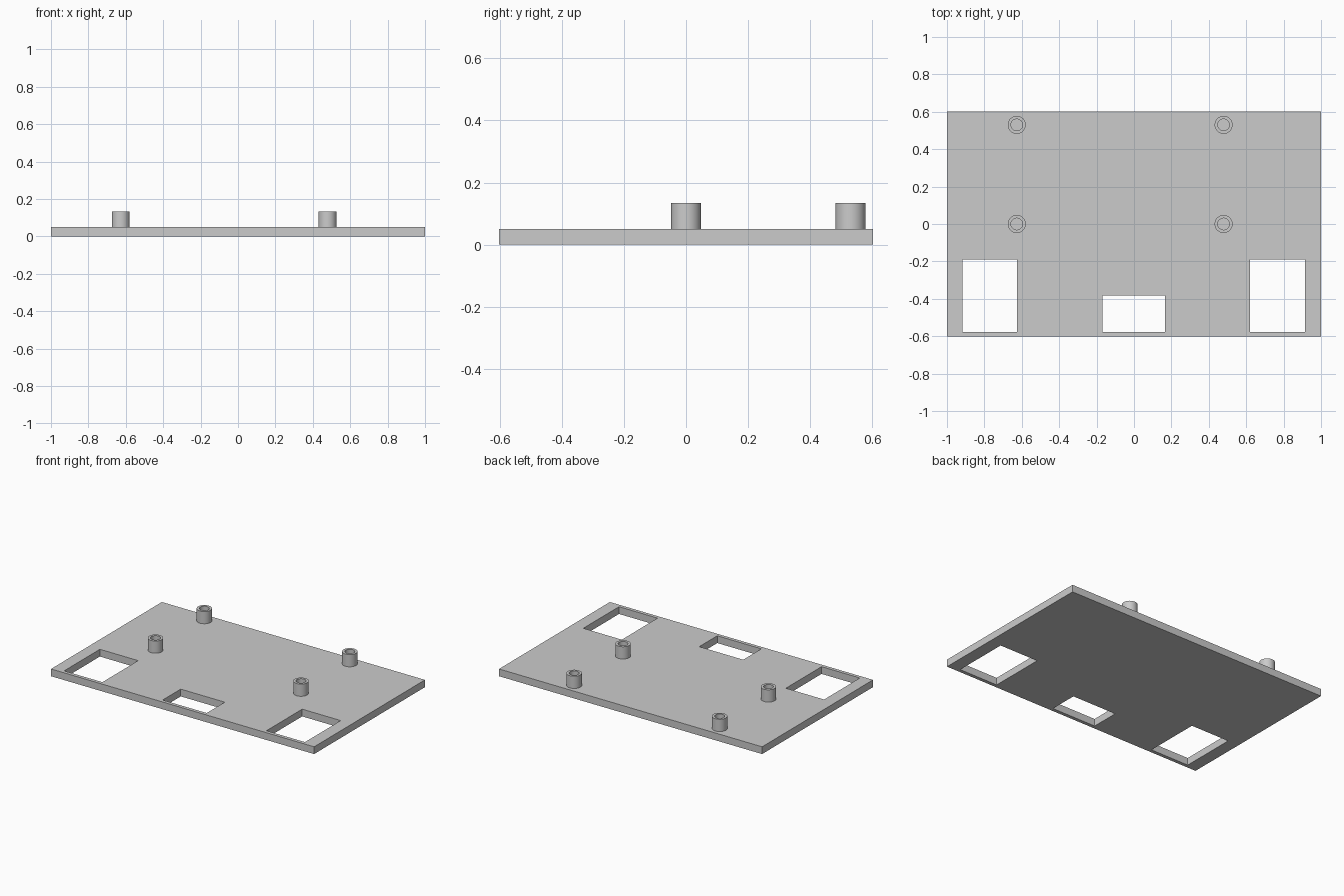
import bpy
import bmesh
from math import pi, radians

PLATE_TOP = 0.05
POST_TOP = 0.134

if "Cube" in bpy.data.objects:
    bpy.data.objects.remove(bpy.data.objects["Cube"], do_unlink=True)

grey = bpy.data.materials.new("plain grey")
grey.use_nodes = True
colour = (0.6, 0.6, 0.6, 1)
grey.diffuse_color = colour
grey.node_tree.nodes["Principled BSDF"].inputs["Base Color"].default_value = colour


def box(name, x0, x1, y0, y1, z0, z1):
    """Axis-aligned block between the given limits."""
    bpy.ops.mesh.primitive_cube_add(
        size=1, location=((x0 + x1) / 2, (y0 + y1) / 2, (z0 + z1) / 2))
    ob = bpy.context.object
    ob.name = name
    ob.scale = (x1 - x0, y1 - y0, z1 - z0)
    bpy.ops.object.transform_apply(location=True, rotation=False, scale=True)
    ob.data.materials.append(grey)
    return ob


def post(name, x, y, outer=0.048, inner=0.031):
    """Hollow standoff, turned from a closed wall section."""
    bm = bmesh.new()
    section = [(outer, 0), (outer, POST_TOP - PLATE_TOP),
               (inner, POST_TOP - PLATE_TOP), (inner, 0)]
    verts = [bm.verts.new((r, 0, z)) for r, z in section]
    edges = [bm.edges.new((verts[i], verts[(i + 1) % 4])) for i in range(4)]
    bmesh.ops.spin(bm, geom=verts + edges, cent=(0, 0, 0), axis=(0, 0, 1),
                   angle=2 * pi, steps=48, use_merge=True)
    bmesh.ops.remove_doubles(bm, verts=bm.verts, dist=0.0001)
    bmesh.ops.recalc_face_normals(bm, faces=bm.faces)
    mesh = bpy.data.meshes.new(name)
    bm.to_mesh(mesh)
    bm.free()
    mesh.materials.append(grey)
    ob = bpy.data.objects.new(name, mesh)
    ob.location = (x, y, PLATE_TOP)
    bpy.context.collection.objects.link(ob)
    bpy.ops.object.select_all(action='DESELECT')
    ob.select_set(True)
    bpy.context.view_layer.objects.active = ob
    bpy.ops.object.shade_smooth_by_angle(angle=radians(30))


# Base plate with three rectangular windows along the front edge
plate = box("base_plate", -1, 1, -0.602, 0.602, 0, PLATE_TOP)
windows = [(-0.917, -0.626, -0.19), (-0.168, 0.167, -0.382), (0.621, 0.914, -0.19)]
for x0, x1, back in windows:
    cutter = box("window_cutter", x0, x1, -0.578, back, -0.1, 0.2)
    cutter.hide_render = True
    cut = plate.modifiers.new("window", 'BOOLEAN')
    cut.operation = 'DIFFERENCE'
    cut.solver = 'EXACT'
    cut.object = cutter
    bpy.context.view_layer.objects.active = plate
    bpy.ops.object.modifier_apply(modifier=cut.name)
    bpy.data.objects.remove(cutter, do_unlink=True)

# Four hollow mounting posts
for side, x in (("right", -0.627), ("left", 0.479)):
    for row, y in (("front", 0), ("back", 0.53)):
        post(f"{row}_{side}_post", x, y)
